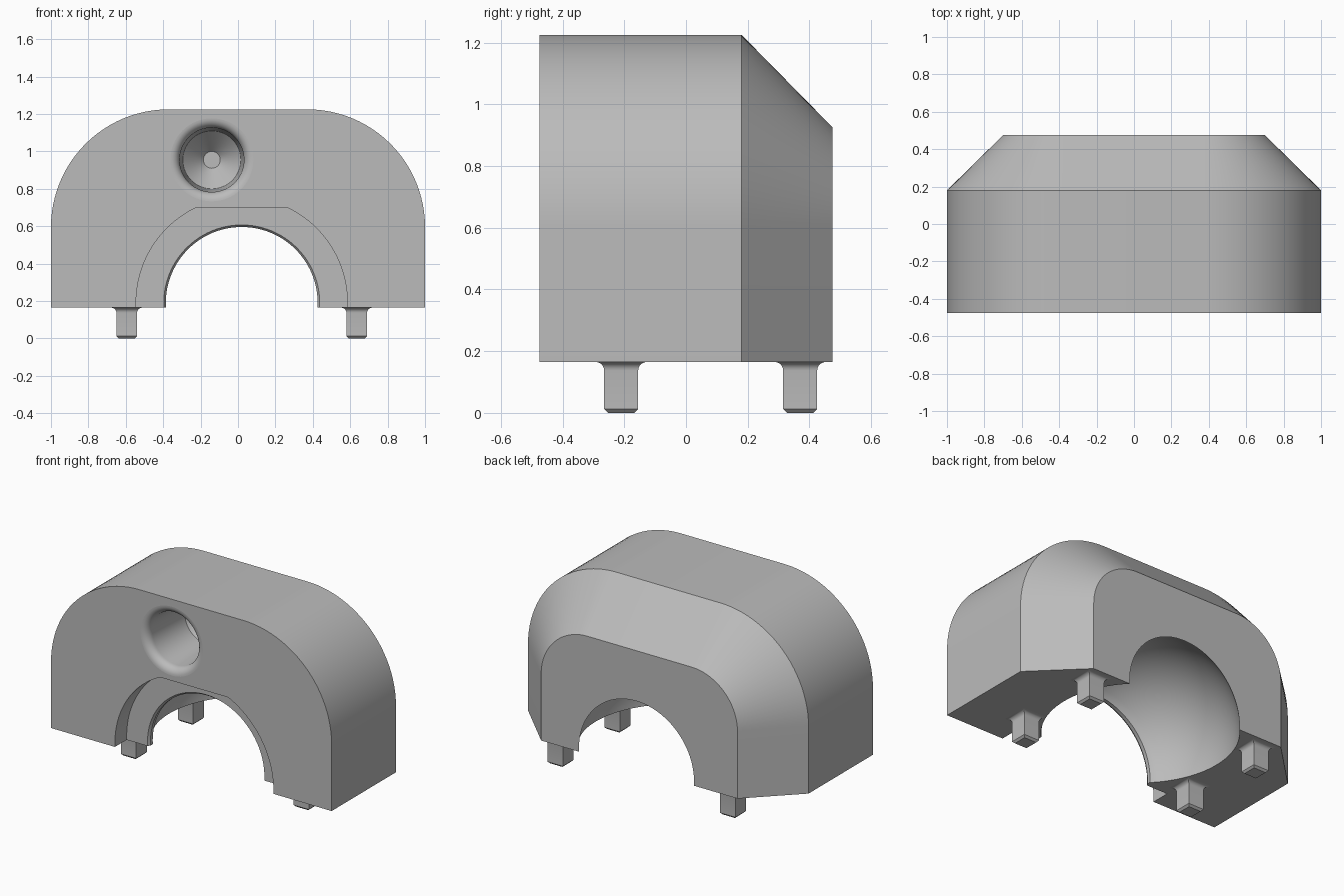
import bpy, bmesh, math
from mathutils import Matrix, Vector

if "Cube" in bpy.data.objects:
    bpy.data.objects.remove(bpy.data.objects["Cube"])

grey = bpy.data.materials.new("plain_grey")
grey.use_nodes = True
COLOUR = (0.5, 0.5, 0.5, 1)
grey.diffuse_color = COLOUR
grey.node_tree.nodes["Principled BSDF"].inputs["Base Color"].default_value = COLOUR

BASE, TOP, FRONT, BACK = 0.165, 1.225, -0.475, 0.475
CX, CZ = 0.02, 0.19          # axis of the arched opening


def loft(name, rings):
    """Join equal-length closed rings into a capped solid."""
    bm = bmesh.new()
    rows = [[bm.verts.new(p) for p in ring] for ring in rings]
    n = len(rows[0])
    for a, b in zip(rows, rows[1:]):
        for i in range(n):
            bm.faces.new((a[i], a[(i + 1) % n], b[(i + 1) % n], b[i]))
    bm.faces.new(rows[0])
    bm.faces.new(rows[-1])
    bmesh.ops.recalc_face_normals(bm, faces=bm.faces)
    mesh = bpy.data.meshes.new(name)
    bm.to_mesh(mesh)
    bm.free()
    mesh.materials.append(grey)
    obj = bpy.data.objects.new(name, mesh)
    bpy.context.collection.objects.link(obj)
    return obj


def lathe(name, x, z, profile, sides):
    """Turn (y, radius) pairs around an axis along y."""
    turn = [math.tau * i / sides for i in range(sides)]
    return loft(name, [[(x + r * math.cos(t), y, z + r * math.sin(t)) for t in turn]
                       for y, r in profile])


def select_only(obj):
    bpy.ops.object.select_all(action='DESELECT')
    obj.select_set(True)
    bpy.context.view_layer.objects.active = obj


def cut(obj, cutter):
    select_only(obj)
    mod = obj.modifiers.new("cut", 'BOOLEAN')
    mod.operation, mod.solver, mod.object = 'DIFFERENCE', 'EXACT', cutter
    bpy.ops.object.modifier_apply(modifier=mod.name)
    bpy.data.objects.remove(cutter)


def smooth(obj):
    select_only(obj)
    bpy.ops.object.shade_smooth_by_angle(angle=math.radians(30))


# Body: rounded arch outline, chamfered towards the back
def outline(y, inset):
    radius, steps = 0.63 - inset, 24
    mid_x, mid_z = 1 - 0.63, TOP - 0.63
    pts = [(1 - inset, y, BASE)]
    for side in (1, -1):
        for i in range(steps + 1):
            a = math.pi / 2 * (i if side > 0 else steps - i) / steps
            pts.append((side * (mid_x + radius * math.cos(a)), y, mid_z + radius * math.sin(a)))
    pts.append((inset - 1, y, BASE))
    return pts


body = loft("body", [outline(FRONT, 0), outline(0.18, 0), outline(BACK, 0.3)])

# Shallow front recess: circle with a flattened top
RECESS_R, FLAT = 0.565, 0.70
limit = math.asin((FLAT - CZ) / RECESS_R)
arc = [limit * i / 24 for i in range(25)]
half = [(RECESS_R * math.cos(a), CZ + RECESS_R * math.sin(a)) for a in arc]
shape = [(RECESS_R, 0)] + half + [(-x, z) for x, z in reversed(half)] + [(-RECESS_R, 0)]
cut(body, loft("recess_cutter", [[(CX + x, y, z) for x, z in shape] for y in (-0.6, -0.355)]))

# Spherical cavity with a narrow front lip
SPHERE_Y, SPHERE_R = 0.08, 0.57
cavity = [(-0.5, 0.417), (-0.355, 0.417), (-0.34, 0.406), (-0.317, 0.406)]
for i in range(29):
    y = -0.315 + 0.83 * i / 28
    cavity.append((y, math.sqrt(SPHERE_R ** 2 - (y - SPHERE_Y) ** 2)))
cut(body, lathe("cavity_cutter", CX, CZ, cavity, 96))

# Blind hole with a rounded mouth and a conical end
FILLET = 0.05
bore = [(FRONT - 0.05, 0.222)]
for i in range(9):
    a = math.pi / 2 * i / 8
    bore.append((FRONT + FILLET * (1 - math.cos(a)), 0.222 - FILLET * math.sin(a)))
bore += [(-0.12, 0.155), (0.0, 0.045)]
cut(body, lathe("bore_cutter", -0.14, 0.955, bore, 64))
smooth(body)
for poly in body.data.polygons:
    if poly.normal.y < -0.999:
        poly.use_smooth = False


# Square locating pegs with flared roots and chamfered tips
def square(x, y, z, h):
    return [(x + sx * h, y + sy * h, z) for sx, sy in ((1, 1), (-1, 1), (-1, -1), (1, -1))]


PEG = 0.055
flare = [(BASE - 0.028 * (1 - math.sin(a)), PEG + 0.028 * (1 - math.cos(a)))
         for a in (math.pi / 2 * i / 5 for i in range(6))]
levels = [(0, PEG - 0.012), (0.012, PEG)] + flare
for side, x in (("left", CX + 0.615), ("right", CX - 0.615)):
    for end, y in (("front", -0.21), ("back", 0.37)):
        peg = loft(f"{end}_{side}_peg", [square(x, y, z, h) for z, h in levels])
        smooth(peg)
